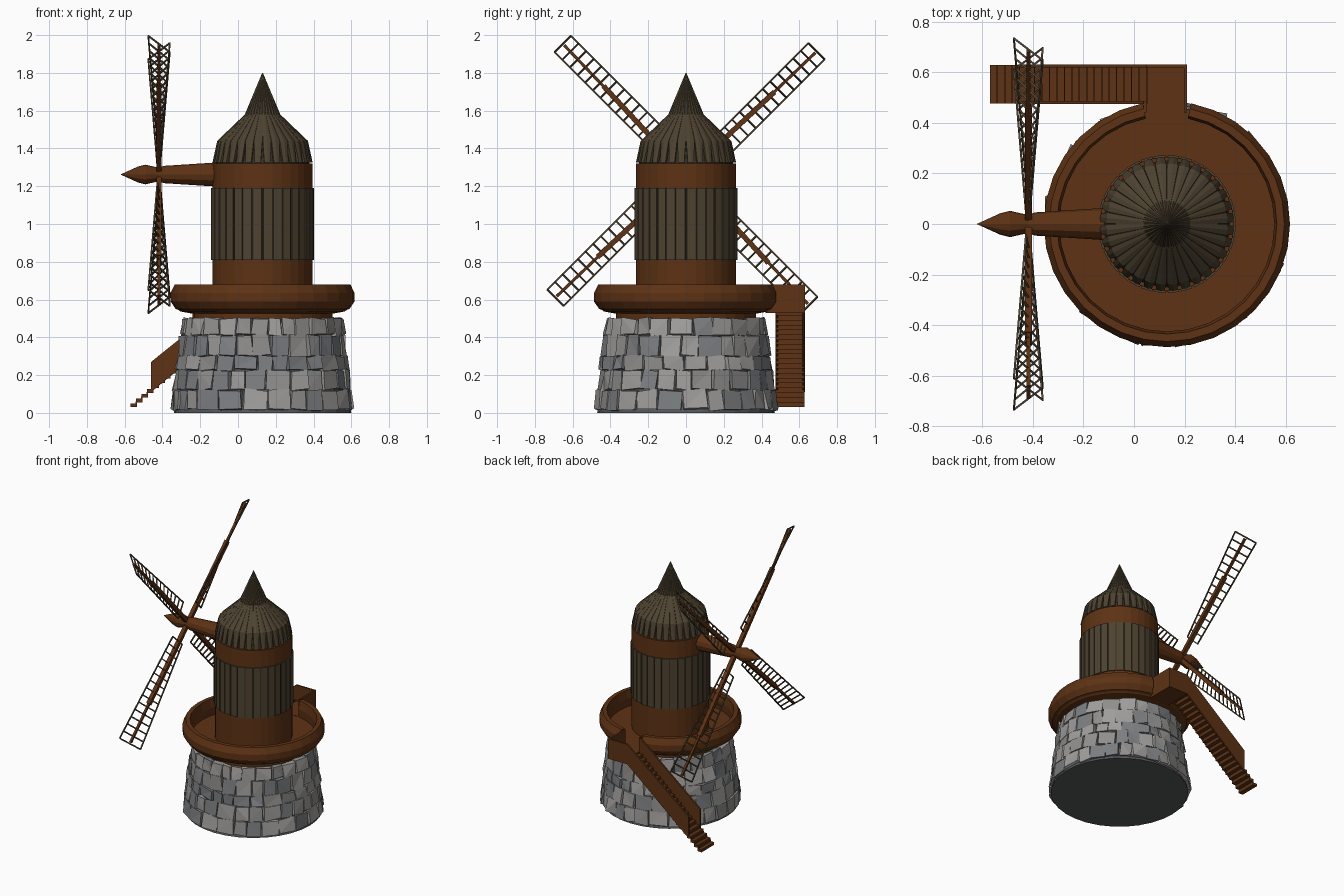
import bpy, bmesh, random
from math import sin, cos, pi, tan, radians
from mathutils import Vector, Matrix

if "Cube" in bpy.data.objects:
    bpy.data.objects.remove(bpy.data.objects["Cube"])

random.seed(4)
CX = 0.13           # tower axis
N = 32


def material(name, rgb):
    m = bpy.data.materials.new(name)
    m.diffuse_color = (*rgb, 1)
    m.use_nodes = True
    m.node_tree.nodes["Principled BSDF"].inputs["Base Color"].default_value = m.diffuse_color
    return m


BROWN = material("brown_wood", (0.11, 0.032, 0.007))
DARK = material("weathered_wood", (0.075, 0.055, 0.03))
GROOVE = material("groove_wood", (0.035, 0.025, 0.014))
GREYS = [material("stone_%d" % i, c) for i, c in enumerate(
    [(0.2, 0.21, 0.22), (0.28, 0.275, 0.27), (0.35, 0.34, 0.33)])]
MORTAR = material("mortar", (0.09, 0.1, 0.1))


def finish(name, bm, *mats):
    bmesh.ops.recalc_face_normals(bm, faces=bm.faces[:])
    me = bpy.data.meshes.new(name)
    bm.to_mesh(me)
    bm.free()
    for m in mats:
        me.materials.append(m)
    ob = bpy.data.objects.new(name, me)
    bpy.context.collection.objects.link(ob)
    return ob


def lathe(name, profile, mat, first=0, count=N, closed=False):
    """Revolve (radius, z) points round the tower axis; part turns get end caps."""
    bm = bmesh.new()
    full = count == N
    rings = []
    for i in range(count if full else count + 1):
        a = 2 * pi * (first + i) / N
        rings.append([bm.verts.new((CX + r * cos(a), r * sin(a), z)) for r, z in profile])
    k = len(profile)
    for i in range(count):
        p, q = rings[i], rings[(i + 1) % len(rings)]
        for j in range(k if closed else k - 1):
            bm.faces.new((p[j], q[j], q[(j + 1) % k], p[(j + 1) % k]))
    if full and not closed:
        bm.faces.new([r[0] for r in rings])
        bm.faces.new([r[-1] for r in rings])
    elif not full:
        bm.faces.new(rings[0])
        bm.faces.new(rings[-1])
    return finish(name, bm, mat)


def add_box(bm, lo, hi):
    lo, hi = Vector(lo), Vector(hi)
    m = Matrix.Translation((lo + hi) / 2) @ Matrix.Diagonal((*(hi - lo), 1))
    return bmesh.ops.create_cube(bm, size=1, matrix=m)["verts"]


def add_bar(bm, p, q, half):
    p, q = Vector(p), Vector(q)
    d = q - p
    rot = d.to_track_quat('Z', 'X').to_matrix().to_4x4()
    m = Matrix.Translation((p + q) / 2) @ rot @ Matrix.Diagonal((2 * half, 2 * half, d.length, 1))
    bmesh.ops.create_cube(bm, size=1, matrix=m)


def add_loft(bm, sections):
    """Skin a run of equal-length vertex loops and cap both ends."""
    loops = [[bm.verts.new(c) for c in s] for s in sections]
    n = len(loops[0])
    for p, q in zip(loops, loops[1:]):
        for j in range(n):
            bm.faces.new((p[j], p[(j + 1) % n], q[(j + 1) % n], q[j]))
    bm.faces.new(loops[0])
    bm.faces.new(loops[-1])


# stone base: mortar core and rows of rough blocks
lathe("base_core", [(0.47, 0), (0.465, 0.03), (0.395, 0.49)], MORTAR)
bm = bmesh.new()
levels = [0.015, 0.12, 0.225, 0.30, 0.41, 0.5]
for z0, z1 in zip(levels, levels[1:]):
    zc = (z0 + z1) / 2
    rad = 0.467 - 0.13 * zc
    widths = [random.uniform(0.075, 0.135) for _ in range(27)]
    a = random.random()
    for w in widths:
        step = 2 * pi * w / sum(widths)
        mid = a + step / 2
        a += step
        m = (Matrix.Translation((CX + rad * cos(mid), rad * sin(mid), zc))
             @ Matrix.Rotation(mid, 4, 'Z')
             @ Matrix.Rotation(random.uniform(-0.06, 0.06), 4, 'X')
             @ Matrix.Rotation(-0.13 + random.uniform(-0.07, 0.07), 4, 'Y')
             @ Matrix.Rotation(random.uniform(-0.12, 0.12), 4, 'Z')
             @ Matrix.Diagonal((0.035, step * rad * 0.97, (z1 - z0) * 0.98, 1)))
        vs = bmesh.ops.create_cube(bm, size=1, matrix=m)["verts"]
        shade = random.randrange(3)
        for v in vs:
            v.co += Vector([random.uniform(-0.007, 0.007) for _ in range(3)])
        for f in {f for v in vs for f in v.link_faces}:
            f.material_index = shade
bmesh.ops.triangulate(bm, faces=bm.faces[:])
finish("base_stones", bm, *GREYS)

# gallery deck and its rim, open where the stairs arrive (+y)
lathe("gallery_deck", [(0.37, 0.485), (0.37, 0.525), (0.435, 0.537), (0.462, 0.558), (0.2, 0.558)], BROWN)
lathe("gallery_rim", [(0.43, 0.54), (0.46, 0.55), (0.487, 0.59), (0.487, 0.635),
                      (0.465, 0.68), (0.435, 0.68), (0.425, 0.62)], BROWN, 9, 30, True)

# tower body with board cladding
lathe("tower_body", [(0.265, 0.54), (0.265, 1.32)], BROWN)
lathe("cladding_backing", [(0.2665, 0.812), (0.2665, 1.188)], GROOVE)
bm = bmesh.new()
for i in range(N):
    vs = add_box(bm, (0.255, -0.0225, 0.81), (0.272, 0.0225, 1.19))
    m = Matrix.Translation((CX, 0, 0)) @ Matrix.Rotation(2 * pi * (i + 0.5) / N, 4, 'Z')
    bmesh.ops.transform(bm, matrix=m, verts=vs)
finish("cladding_boards", bm, DARK)

# roof: inner shell plus bent planks
roof = [(0.262, 1.325), (0.237, 1.44), (0.09, 1.58), (0.002, 1.80)]
lathe("roof_shell", [(r * 0.95 if r > 0.01 else r, z - 0.006) for r, z in roof], GROOVE)
bm = bmesh.new()
for i in range(N):
    m = Matrix.Translation((CX, 0, 0)) @ Matrix.Rotation(2 * pi * (i + 0.5) / N, 4, 'Z')
    secs = []
    for (r, z), fill in zip(roof, (0.62, 0.95, 0.95, 0.95)):
        h = r * tan(pi / N) * fill
        t = min(0.022, r * 0.3)
        secs.append([m @ Vector(c) for c in
                     ((r - t, -h, z), (r, -h, z), (r + t * 0.2, 0, z), (r, h, z), (r - t, h, z))])
    add_loft(bm, secs)
finish("roof_planks", bm, DARK)

# windshaft with pointed nose
HZ, HX = 1.262, -0.418
bm = bmesh.new()
add_loft(bm, [[(x, r * cos(2 * pi * j / 12), HZ + r * sin(2 * pi * j / 12)) for j in range(12)]
              for x, r in ((0.0, 0.075), (-0.14, 0.062), (-0.39, 0.046), (-0.42, 0.036),
                           (-0.49, 0.052), (-0.53, 0.042), (-0.62, 0.001))])
finish("windshaft", bm, BROWN)

# four twisted lattice sails
spars, lattice = bmesh.new(), bmesh.new()
for k in range(4):
    a = radians(45 + 90 * k)

    def at(l, w, tw=0):
        return Vector((HX + tw * 0.057 * l / 0.95, l * cos(a) - w * sin(a),
                       HZ + l * sin(a) + w * cos(a)))
    add_bar(spars, at(0, 0), at(0.64, -0.022), 0.014)
    add_bar(spars, at(0.62, -0.021), at(0.94, -0.028), 0.008)
    for w, tw in ((-0.088, -1), (0.034, 1)):
        add_bar(lattice, at(0.15, w, tw), at(0.95, w, tw), 0.004)
    for i in range(15):
        l = 0.15 + 0.8 * i / 14
        add_bar(lattice, at(l, -0.088, -1), at(l, 0.034, 1), 0.004)
finish("sail_spars", spars, BROWN)
finish("sail_lattice", lattice, DARK)

# staircase: treads, side panels and landing
Y0, Y1, T = 0.475, 0.63, 0.012
bm = bmesh.new()
for i in range(21):
    x, z = -0.57 + i * 0.0295, 0.03 + i * 0.0255
    add_box(bm, (x, Y0 + 0.002, z), (x + 0.035, Y1 - 0.002, z + 0.02))
    add_box(bm, (x + 0.027, Y0 + 0.002, z + 0.01), (x + 0.034, Y1 - 0.002, z + 0.03))
finish("stair_treads", bm, BROWN)

bm = bmesh.new()
slope = [(-0.46, 0.11), (-0.46, 0.27), (0.05, 0.68)]
for y, outline in ((Y0, slope + [(0.05, 0.55)]),
                   (Y1 - T, slope + [(0.21, 0.68), (0.21, 0.53), (0.05, 0.53)])):
    add_loft(bm, [[(x, yy, z) for x, z in outline] for yy in (y, y + T)])
finish("stair_side_panels", bm, BROWN)

bm = bmesh.new()
add_box(bm, (0.05, 0.42, 0.53), (0.21, Y1 - T, 0.56))
add_box(bm, (0.21 - T, 0.44, 0.53), (0.21, Y1 - T, 0.68))
add_box(bm, (0.05 - T, 0.44, 0.54), (0.05, Y0 + T, 0.68))
finish("stair_landing", bm, BROWN)
